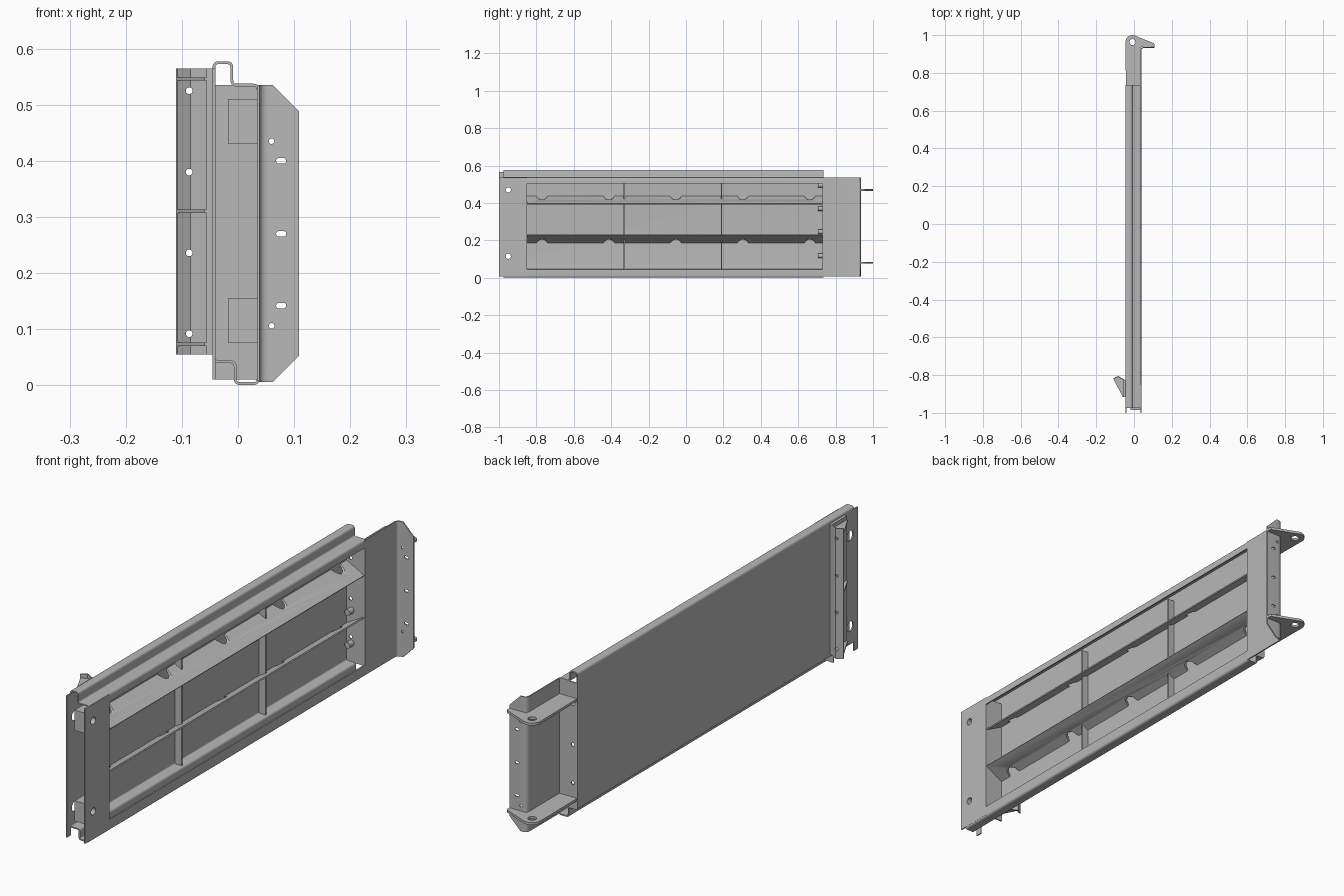
import bpy, math
from mathutils import Vector

if "Cube" in bpy.data.objects:
    bpy.data.objects.remove(bpy.data.objects["Cube"])

steel = bpy.data.materials.new("light_grey_steel")
steel.use_nodes = True
GREY = (0.48, 0.48, 0.48, 1)
steel.diffuse_color = GREY
steel.node_tree.nodes["Principled BSDF"].inputs["Base Color"].default_value = GREY

BACK, FACE = -0.043, 0.036      # skin plane and frame plane
START, POST = -0.85, 0.735      # ends of the window
SHEET = 0.005
parts = []


def place(axis, p, d):
    a, b = p
    return {"x": (d, a, b), "y": (a, d, b), "z": (a, b, d)}[axis]


def make(name, verts, faces):
    mesh = bpy.data.meshes.new(name)
    mesh.from_pydata(verts, [], faces)
    obj = bpy.data.objects.new(name, mesh)
    bpy.context.collection.objects.link(obj)
    mesh.materials.append(steel)
    parts.append(obj)
    return obj


def activate(obj):
    bpy.ops.object.select_all(action="DESELECT")
    obj.select_set(True)
    bpy.context.view_layer.objects.active = obj


def recalc(obj):
    activate(obj)
    bpy.ops.object.mode_set(mode="EDIT")
    bpy.ops.mesh.select_all(action="SELECT")
    bpy.ops.mesh.normals_make_consistent(inside=False)
    bpy.ops.object.mode_set(mode="OBJECT")


def prism(name, pts, axis, lo, hi):
    """Closed outline extruded along an axis."""
    n = len(pts)
    verts = [place(axis, p, d) for d in (lo, hi) for p in pts]
    faces = [(i, (i + 1) % n, (i + 1) % n + n, i + n) for i in range(n)]
    faces += [tuple(range(n))[::-1], tuple(range(n, 2 * n))]
    obj = make(name, verts, faces)
    recalc(obj)
    return obj


def box(name, x0, x1, y0, y1, z0, z1):
    return prism(name, [(x0, y0), (x1, y0), (x1, y1), (x0, y1)], "z", z0, z1)


def rounded(pts, r):
    out = [pts[0]]
    for a, b, c in zip(pts, pts[1:], pts[2:]):
        a, b, c = Vector(a), Vector(b), Vector(c)
        p, q = b + (a - b).normalized() * r, b + (c - b).normalized() * r
        for i in range(6):
            t = i / 5
            out.append(tuple(p * (1 - t) ** 2 + b * 2 * t * (1 - t) + q * t * t))
    return out + [pts[-1]]


def sheet(name, pts, axis, lo, hi, thick=SHEET):
    """Open bent sheet of even thickness."""
    n = len(pts)
    verts = [place(axis, p, d) for d in (lo, hi) for p in pts]
    obj = make(name, verts, [(i, i + 1, i + 1 + n, i + n) for i in range(n - 1)])
    mod = obj.modifiers.new("thickness", "SOLIDIFY")
    mod.thickness, mod.offset, mod.use_even_offset = thick, 0, True
    activate(obj)
    bpy.ops.object.modifier_apply(modifier=mod.name)
    recalc(obj)
    return obj


def disc(c, r, n=20, stretch=0):
    pts = []
    for i in range(n):
        t = 2 * math.pi * (i + 0.5) / n
        side = stretch if math.cos(t) > 0 else -stretch
        pts.append((c[0] + side + r * math.cos(t), c[1] + r * math.sin(t)))
    return pts


def drill(obj, outlines, axis, lo, hi):
    """Cut round or slotted holes, then drop the cutters."""
    for outline in outlines:
        cutter = prism("cutter", outline, axis, lo, hi)
        cutter.hide_render = True
        mod = obj.modifiers.new("hole", "BOOLEAN")
        mod.operation, mod.solver, mod.object = "DIFFERENCE", "EXACT", cutter
        activate(obj)
        bpy.ops.object.modifier_apply(modifier=mod.name)
        parts.remove(cutter)
        bpy.data.objects.remove(cutter)


# Main panel: skin, stepped top tongue, stepped bottom rail, window lips
section = [(FACE, 0.505), (FACE, 0.535), (-0.011, 0.535), (-0.011, 0.575),
           (BACK, 0.575), (BACK, 0.042), (-0.005, 0.042), (-0.005, 0.003),
           (FACE, 0.003), (FACE, 0.045)]
sheet("panel_skin", rounded(section, 0.009), "y", -0.975, POST)

# Front end: two sheets with pin holes and pin blocks between them
pins = [(-0.95, 0.115), (-0.95, 0.47)]
skin_end = box("skin_end", BACK - SHEET / 2, BACK + SHEET / 2, -1, -0.975, 0.01, 0.565)
frame_end = box("frame_end", FACE - SHEET / 2, FACE + SHEET / 2, -1, START, 0.008, 0.535)
drill(frame_end, [disc(p, 0.014) for p in pins], "x", 0, 0.1)
drill(bpy.data.objects["panel_skin"], [disc(p, 0.02) for p in pins], "x", -0.1, -0.02)
for i, (y, z) in enumerate(pins):
    block = box(f"pin_block_{i + 1}", -0.018, FACE, -0.985, -0.92, z - 0.04, z + 0.04)
    drill(block, [disc((y, z), 0.014)], "x", -0.1, 0.1)

# Walls closing the window ends
box("front_inner_wall", BACK, FACE, START - SHEET, START, 0.01, 0.535)
end_wall = box("hinge_inner_wall", BACK, FACE, POST - SHEET, POST, 0.042, 0.535)
drill(end_wall, [disc((-0.024, z), 0.007, 12) for z in (0.14, 0.29, 0.45)],
      "y", 0.7, 0.8)
for i, z in enumerate((0.117, 0.245, 0.37, 0.495)):
    prism(f"wall_bolt_{i + 1}", disc((-0.02, z), 0.012, 16), "y", 0.705, POST)

# Sloping long ribs with clearance notches along the skin
for name, inner, outer in (("upper_rib", 0.435, 0.394), ("lower_rib", 0.187, 0.23)):
    rib = sheet(name, [(BACK, inner), (0.034, outer)], "y", START, POST - SHEET)
    away = math.copysign(0.014, inner - outer)
    drill(rib, [disc((-0.77 + 0.358 * k, inner + away), 0.032) for k in range(5)],
          "x", -0.06, 0.02)

# Upright ribs
for i, y in enumerate((-0.33, 0.19)):
    box(f"upright_rib_{i + 1}", BACK, -0.012, y - 0.003, y + 0.003, 0.042, 0.535)

# Hinge post sheet and its chamfered flange
sheet("hinge_post", rounded([(FACE, POST - SHEET), (FACE, 0.934), (0.062, 0.934)], 0.018),
      "z", 0.006, 0.535)
flange = prism("hinge_flange", [(0.055, 0.006), (0.062, 0.006), (0.109, 0.053),
               (0.109, 0.488), (0.062, 0.535), (0.055, 0.535)], "y", 0.9315, 0.9365)
holes = [disc((0.077, z), 0.005, 16, 0.004) for z in (0.142, 0.27, 0.4)]
drill(flange, holes, "y", 0.9, 1)
for part in (flange, bpy.data.objects["hinge_post"]):
    drill(part, [disc((0.06, z), 0.005, 12) for z in (0.106, 0.435)], "y", 0.92, 1)

# Horizontal hinge lugs with rounded tips
tip = (-0.008, 0.963)
arc = [(tip[0] + 0.037 * math.cos(math.radians(a)), tip[1] + 0.037 * math.sin(math.radians(a)))
       for a in range(180, 59, -12)]
outline = [(BACK, POST)] + arc + [(0.105, 0.957), (0.109, 0.95), (0.109, 0.936),
                                  (FACE, 0.936), (FACE, POST)]
for i, z in enumerate((0.08, 0.47)):
    lug = prism(f"hinge_lug_{i + 1}", outline, "z", z - 0.005, z + 0.005)
    drill(lug, [disc(tip, 0.016)], "z", z - 0.1, z + 0.1)

# Angle bracket on the outer skin with stiffening gussets
box("bracket_leg", -0.056, BACK, -0.915, -0.825, 0.055, 0.565)
bracket = sheet("bracket_flange", [(-0.045, -0.83), (-0.085, -0.807), (-0.109, -0.82)],
                "z", 0.055, 0.565)
drill(bracket, [disc((-0.087, z), 0.006, 16) for z in (0.092, 0.236, 0.38, 0.525)],
      "y", -0.9, -0.7)
for i, z in enumerate((0.073, 0.31, 0.546)):
    prism(f"bracket_gusset_{i + 1}", [(-0.05, -0.915), (-0.06, -0.915), (-0.108, -0.822),
          (-0.085, -0.81), (-0.05, -0.828)], "z", z - 0.003, z + 0.003)

# Smooth the bends and keep the edges sharp
for obj in parts:
    activate(obj)
    bpy.ops.object.shade_smooth_by_angle()
